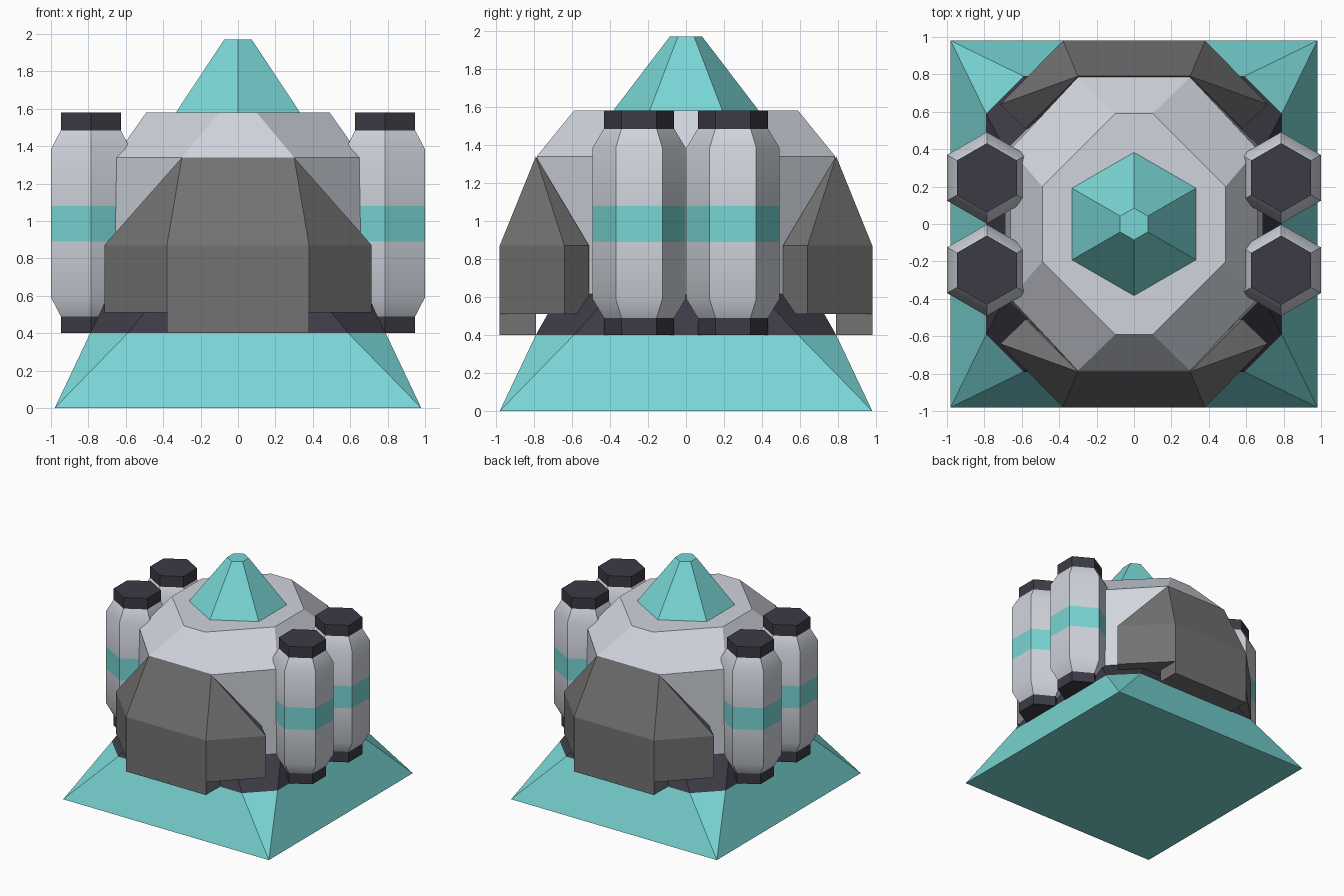
import bpy, bmesh, math

cube = bpy.data.objects.get("Cube")
if cube:
    bpy.data.objects.remove(cube, do_unlink=True)


def material(name, rgb):
    mat = bpy.data.materials.new(name)
    mat.use_nodes = True
    mat.diffuse_color = (*rgb, 1)
    mat.node_tree.nodes["Principled BSDF"].inputs["Base Color"].default_value = (*rgb, 1)
    return mat


TEAL = material("teal", (0.19, 0.67, 0.66))
WHITE = material("pale grey", (0.63, 0.66, 0.72))
DARK = material("dark slate", (0.046, 0.043, 0.06))
GREY = material("mid grey", (0.17, 0.17, 0.17))


def loft(name, rings, mats, bands=None, smooth=False):
    """Skin a closed solid through rings of equal point count; bands pick a material per level."""
    bm = bmesh.new()
    levels = [[bm.verts.new(p) for p in ring] for ring in rings]
    n = len(levels[0])
    bm.faces.new(levels[0])
    bm.faces.new(levels[-1])
    for k in range(len(levels) - 1):
        lo, hi = levels[k], levels[k + 1]
        for i in range(n):
            j = (i + 1) % n
            face = bm.faces.new((lo[i], lo[j], hi[j], hi[i]))
            face.material_index = bands[k] if bands else 0
    bmesh.ops.remove_doubles(bm, verts=bm.verts, dist=0.0005)
    bmesh.ops.recalc_face_normals(bm, faces=bm.faces)
    mesh = bpy.data.meshes.new(name)
    bm.to_mesh(mesh)
    bm.free()
    for mat in mats:
        mesh.materials.append(mat)
    obj = bpy.data.objects.new(name, mesh)
    bpy.context.collection.objects.link(obj)
    if smooth:
        bpy.ops.object.select_all(action="DESELECT")
        obj.select_set(True)
        bpy.context.view_layer.objects.active = obj
        bpy.ops.object.shade_smooth_by_angle(angle=math.radians(35))
    return obj


def octagon(x, y_side, x_front, y, z):
    """Chamfered rectangle: side walls at x, front and back walls at y."""
    quarter = [(x, y_side), (x_front, y)]
    pts = quarter + [(-a, b) for a, b in reversed(quarter)]
    pts += [(-a, -b) for a, b in pts]
    return [(a, b, z) for a, b in pts]


def hexagon(r, z, cx=0, cy=0):
    """Hexagon with corners pointing along y."""
    turns = [math.radians(30 + 60 * i) for i in range(6)]
    return [(cx + r * math.cos(t), cy + r * math.sin(t), z) for t in turns]


# Flared square skirt, dark collar, faceted body and nose cone
loft("skirt", [octagon(0.98, 0.98, 0.98, 0.98, 0),
               octagon(0.79, 0.59, 0.59, 0.79, 0.4)], [TEAL])
loft("collar", [octagon(0.79, 0.59, 0.59, 0.79, 0.4),
                octagon(0.68, 0.38, 0.4, 0.66, 0.63)], [DARK])
loft("body", [octagon(0.69, 0.39, 0.3, 0.785, 0.57),
              octagon(0.66, 0.4, 0.3, 0.785, 1.34),
              octagon(0.49, 0.2, 0.1, 0.59, 1.58)], [WHITE])
loft("nose_cone", [hexagon(0.387, 1.575), hexagon(0.085, 1.97)], [TEAL])

# Front and back armour shells, each with a lower lip
for side, s in (("front", -1), ("back", 1)):
    half = [(0.58, 0.51), (0.715, 0.64), (0.38, 0.98)]
    plan = half + [(-x, y) for x, y in reversed(half)]
    rings = [[(x, s * y, z) for x, y in plan] for z in (0.51, 0.87)]
    rings.append([(math.copysign(0.3, x), s * 0.79, 1.34) for x, y in plan])
    bm_top = rings.pop()
    # The sloping roof gathers every side point onto one ridge
    bm = bmesh.new()
    lo, hi = ([bm.verts.new(p) for p in ring] for ring in rings)
    ridge = {1: bm.verts.new(bm_top[0]), -1: bm.verts.new(bm_top[-1])}
    bm.faces.new(lo)
    for i in range(6):
        j = (i + 1) % 6
        bm.faces.new((lo[i], lo[j], hi[j], hi[i]))
        a, b = (ridge[1 if k < 3 else -1] for k in (i, j))
        bm.faces.new((hi[i], hi[j], a) if a is b else (hi[i], hi[j], b, a))
    bmesh.ops.recalc_face_normals(bm, faces=bm.faces)
    mesh = bpy.data.meshes.new(side + "_shell")
    bm.to_mesh(mesh)
    bm.free()
    mesh.materials.append(GREY)
    bpy.context.collection.objects.link(bpy.data.objects.new(side + "_shell", mesh))
    lip = [(0.38, 0.79), (0.38, 0.98), (-0.38, 0.98), (-0.38, 0.79)]
    loft(side + "_shell_lip", [[(x, s * y, z) for x, y in lip] for z in (0.4, 0.51)], [GREY])

# Four side tanks with a teal band and dark end caps
profile = [(0.185, 0.49), (0.245, 0.59), (0.245, 0.89), (0.245, 1.08),
           (0.245, 1.385), (0.185, 1.485)]
for x_name, sx in (("left", 1), ("right", -1)):
    for y_name, sy in (("front", -1), ("back", 1)):
        tag = f"{y_name}_{x_name}_tank"
        cx, cy = sx * 0.787, sy * 0.247
        loft(tag, [hexagon(r, z, cx, cy) for r, z in profile],
             [WHITE, TEAL], [0, 0, 1, 0, 0], smooth=True)
        for end, z0, z1 in (("bottom", 0.4, 0.49), ("top", 1.485, 1.58)):
            loft(f"{tag}_{end}_cap", [hexagon(0.185, z, cx, cy) for z in (z0, z1)], [DARK])
